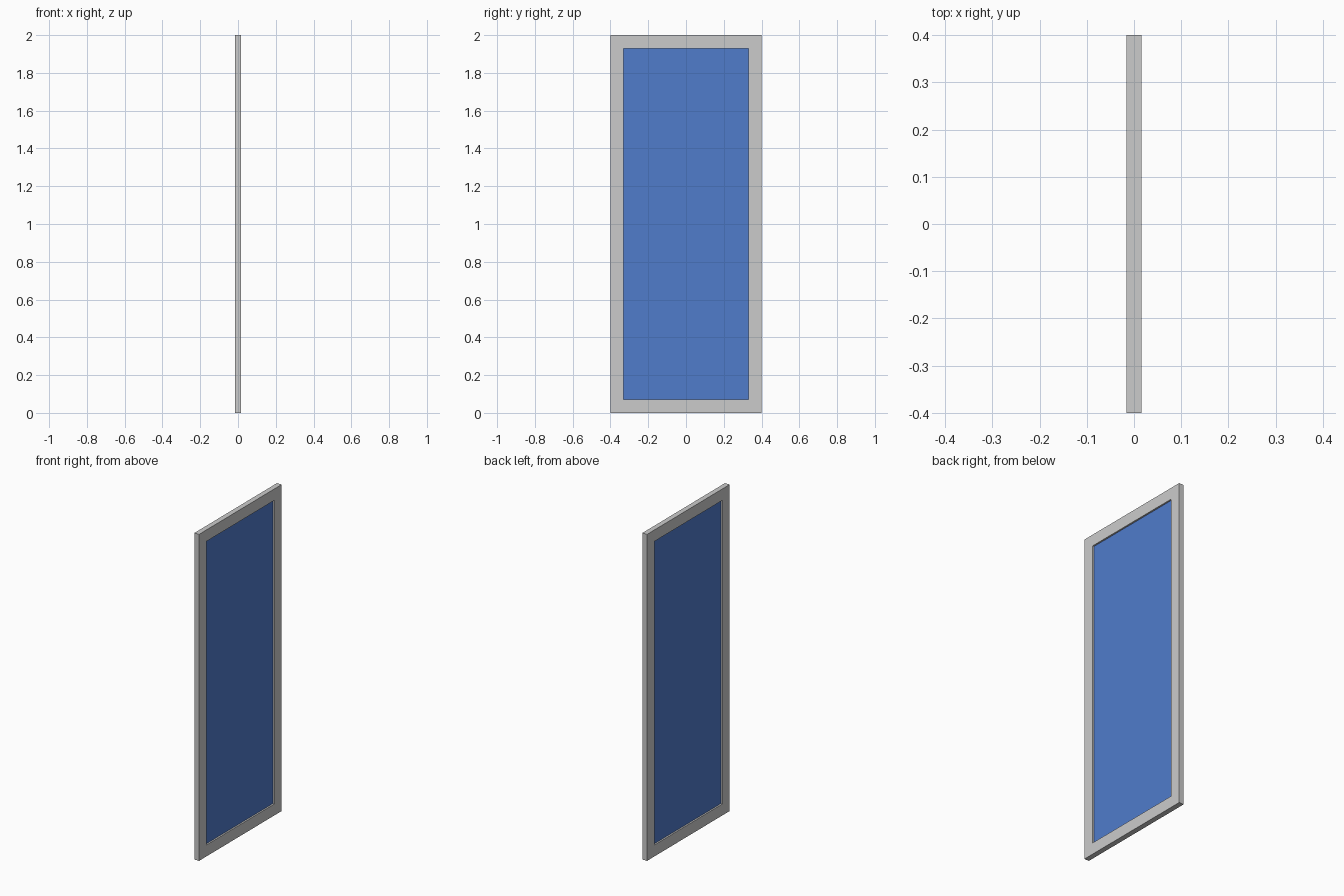
import bpy, bmesh

if "Cube" in bpy.data.objects:
    bpy.data.objects.remove(bpy.data.objects["Cube"])

HALF_T = 0.016                  # half thickness of the frame
HALF_W, HEIGHT = 0.4, 2.0       # outer size
BORDER = 0.07                   # width of the frame border
PANEL_T = 0.006                 # half thickness of the recessed panel


def rect(inset):
    """Corners (y, z) of the outline moved inwards by inset."""
    w, lo, hi = HALF_W - inset, inset, HEIGHT - inset
    return [(-w, lo), (w, lo), (w, hi), (-w, hi)]


def finish(name, bm):
    bmesh.ops.recalc_face_normals(bm, faces=bm.faces)
    mesh = bpy.data.meshes.new(name)
    bm.to_mesh(mesh)
    bm.free()
    obj = bpy.data.objects.new(name, mesh)
    bpy.context.collection.objects.link(obj)
    return obj


# Frame: four rectangular loops joined into a closed ring
bm = bmesh.new()
section = [(HALF_T, 0), (HALF_T, BORDER), (-HALF_T, BORDER), (-HALF_T, 0)]
loops = [[bm.verts.new((x, y, z)) for y, z in rect(inset)] for x, inset in section]
for i in range(4):
    a, b = loops[i], loops[(i + 1) % 4]
    for j in range(4):
        k = (j + 1) % 4
        bm.faces.new((a[j], a[k], b[k], b[j]))
finish("frame", bm)

# Panel: thin slab filling the opening, set back on both sides
bm = bmesh.new()
bmesh.ops.create_cube(bm, size=1)
bmesh.ops.scale(bm, vec=(2 * PANEL_T, 2 * (HALF_W - BORDER), HEIGHT - 2 * BORDER), verts=bm.verts)
bmesh.ops.translate(bm, vec=(0, 0, HEIGHT / 2), verts=bm.verts)
panel = finish("panel", bm)
blue = bpy.data.materials.new("blue")
blue.diffuse_color = (0.08, 0.2, 0.6, 1)
blue.use_nodes = True
blue.node_tree.nodes["Principled BSDF"].inputs["Base Color"].default_value = blue.diffuse_color
panel.data.materials.append(blue)
